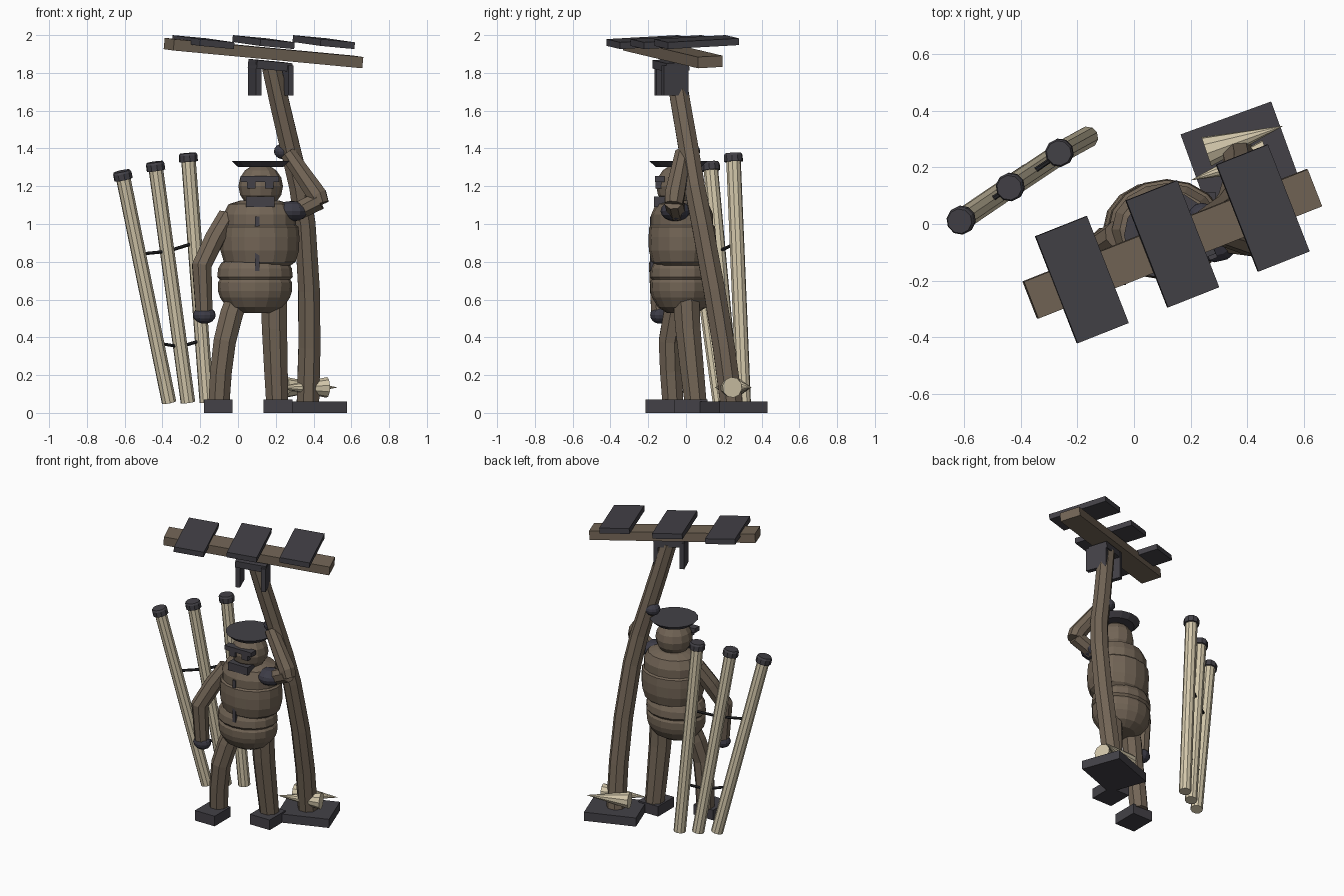
import bpy, bmesh, math
from mathutils import Vector, Matrix, Euler

if "Cube" in bpy.data.objects:
    bpy.data.objects.remove(bpy.data.objects["Cube"])


def material(name, rgb):
    m = bpy.data.materials.new(name)
    m.use_nodes = True
    m.diffuse_color = (*rgb, 1)
    m.node_tree.nodes["Principled BSDF"].inputs["Base Color"].default_value = (*rgb, 1)
    return m


BROWN = material("brown", (0.17, 0.13, 0.093))
DARK = material("charcoal", (0.056, 0.053, 0.063))
GLOVE = material("dark slate", (0.046, 0.045, 0.062))
CREAM = material("cream", (0.66, 0.58, 0.41))
BLACK = material("rope black", (0.02, 0.02, 0.022))


def finish(name, bm, mat):
    bmesh.ops.recalc_face_normals(bm, faces=bm.faces)
    me = bpy.data.meshes.new(name)
    bm.to_mesh(me)
    bm.free()
    me.materials.append(mat)
    ob = bpy.data.objects.new(name, me)
    bpy.context.collection.objects.link(ob)
    return ob


def box(name, loc, size, mat, rot=(0, 0, 0)):
    bm = bmesh.new()
    rot = Euler([math.radians(a) for a in rot]).to_matrix().to_4x4()
    bmesh.ops.create_cube(bm, size=1, matrix=Matrix.Translation(loc) @ rot @ Matrix.Diagonal((*size, 1)))
    return finish(name, bm, mat)


def ball(name, loc, radii, mat, u=12, v=8):
    bm = bmesh.new()
    bmesh.ops.create_uvsphere(bm, u_segments=u, v_segments=v, radius=1,
                              matrix=Matrix.Translation(loc) @ Matrix.Diagonal((*radii, 1)))
    return finish(name, bm, mat)


def skin(bm, rings):
    n = len(rings[0])
    for a, b in zip(rings, rings[1:]):
        for i in range(n):
            j = (i + 1) % n
            bm.faces.new((a[i], a[j], b[j], b[i]))
    bm.faces.new(rings[0])
    bm.faces.new(rings[-1])


def tube(name, points, radii, mat, n=8):
    """Sweep an n-sided section along a path, one radius for each point."""
    pts = [Vector(p) for p in points]
    bm = bmesh.new()
    rings = []
    x_axis = (pts[-1] - pts[0]).orthogonal().normalized()
    for i, p in enumerate(pts):
        t = (pts[min(i + 1, len(pts) - 1)] - pts[max(i - 1, 0)]).normalized()
        x_axis = (x_axis - t * x_axis.dot(t)).normalized()
        y_axis = t.cross(x_axis)
        angles = [2 * math.pi * (k + 0.5) / n for k in range(n)]
        rings.append([bm.verts.new(p + radii[i] * (x_axis * math.cos(a) + y_axis * math.sin(a)))
                      for a in angles])
    skin(bm, rings)
    return finish(name, bm, mat)


def lathe(name, centre, profile, mat, n=16, depth=1.0):
    bm = bmesh.new()
    rings = []
    for r, z in profile:
        angles = [2 * math.pi * k / n for k in range(n)]
        rings.append([bm.verts.new((centre[0] + r * math.cos(a), centre[1] + depth * r * math.sin(a), z))
                      for a in angles])
    skin(bm, rings)
    return finish(name, bm, mat)


# Crossbeam and its slats
TURN = 21.6
c, s = math.cos(math.radians(TURN)), math.sin(math.radians(TURN))
box("crossbeam", (0.135, -0.07, 1.905), (1.08, 0.14, 0.06), BROWN, (3, 5, TURN))
for i, side in enumerate((-1, 0, 1)):
    d = 0.343 * side
    box(f"slat_{i + 1}", (0.135 + d * c, -0.07 + d * s, 1.963), (0.195, 0.405, 0.036), DARK, (3, 5, TURN))

# Fork bracket that carries the beam
box("bracket_top", (0.17, -0.08, 1.84), (0.2, 0.13, 0.045), DARK, (3, 5, TURN))
box("bracket_right_cheek", (0.088, -0.105, 1.77), (0.03, 0.12, 0.18), DARK, (0, 0, TURN))
box("bracket_left_cheek", (0.255, -0.058, 1.76), (0.03, 0.14, 0.16), DARK, (0, 0, TURN))

# Bowed staff and its base
tube("staff", [(0.37, 0.24, 0.05), (0.378, 0.2, 0.35), (0.376, 0.15, 0.65), (0.355, 0.085, 1.0),
               (0.325, 0.045, 1.2), (0.272, 0.01, 1.42), (0.225, -0.025, 1.62), (0.178, -0.06, 1.83)],
     [0.064, 0.063, 0.062, 0.06, 0.059, 0.057, 0.056, 0.055], BROWN)
box("staff_base", (0.37, 0.247, 0.03), (0.34, 0.27, 0.06), DARK, (0, 0, 20))
tube("back_spike", [(0.255, 0.255, 0.135), (0.523, 0.345, 0.135)], [0.055, 0.001], CREAM, 10)
tube("front_spike", [(0.47, 0.245, 0.135), (0.203, 0.155, 0.135)], [0.055, 0.001], CREAM, 10)

# Three leaning pipes with caps, laced together
PIPES = [((-0.365, 0.18, 0.055), (-0.615, 0.01, 1.28)),
         ((-0.265, 0.245, 0.055), (-0.44, 0.128, 1.328)),
         ((-0.165, 0.305, 0.055), (-0.265, 0.25, 1.375))]
for i, (low, high) in enumerate(PIPES):
    low, high = Vector(low), Vector(high)
    down = (low - high).normalized()
    tube(f"pipe_{i + 1}", [low, high + down * 0.02], [0.039, 0.039], CREAM, 10)
    tube(f"pipe_cap_{i + 1}", [high + down * 0.045, high + down * 0.012, high], [0.05, 0.05, 0.044], DARK, 10)
for name, heights in (("upper_lacing", (0.84, 0.855, 0.9)), ("lower_lacing", (0.37, 0.35, 0.385))):
    path = []
    for (low, high), z in zip(PIPES, heights):
        low, high = Vector(low), Vector(high)
        path.append(low.lerp(high, (z - low.z) / (high.z - low.z)))
    tube(name, path, [0.009] * 3, BLACK, 6)

# Torso in stacked rolls
BODY = (0.115, -0.02)
lathe("chest", BODY, [(0.1, 1.125), (0.165, 1.105), (0.193, 1.05), (0.193, 0.995), (0.205, 0.985),
                      (0.21, 0.93), (0.208, 0.86), (0.19, 0.8), (0.15, 0.77)], BROWN, 16, 0.85)
lathe("belly", (0.09, -0.02), [(0.14, 0.815), (0.178, 0.795), (0.195, 0.765), (0.2, 0.72), (0.187, 0.705),
                               (0.197, 0.69), (0.196, 0.645), (0.185, 0.61), (0.15, 0.56),
                               (0.095, 0.53)], BROWN, 16, 0.86)
box("chest_strap", (0.102, -0.172, 0.895), (0.026, 0.035, 0.29), DARK)

# Head, cap, goggles and mask
HEAD = (0.12, -0.04)
ball("head", (*HEAD, 1.2), (0.118, 0.118, 0.118), BROWN, 12, 8)
lathe("cap", HEAD, [(0.12, 1.302), (0.155, 1.334)], DARK, 16)
box("goggle_bar", (0.115, -0.14, 1.238), (0.205, 0.05, 0.03), DARK)
for side, x in (("right", 0.07), ("left", 0.165)):
    box(f"{side}_lens", (x, -0.145, 1.208), (0.045, 0.035, 0.04), DARK)
box("mouth_mask", (0.117, -0.125, 1.118), (0.15, 0.09, 0.055), DARK)

# Legs and feet
tube("right_leg", [(0.0, -0.04, 0.62), (-0.035, -0.06, 0.52), (-0.07, -0.085, 0.38), (-0.09, -0.08, 0.22),
                   (-0.1, -0.07, 0.06)], [0.06, 0.065, 0.064, 0.062, 0.06], BROWN)
tube("left_leg", [(0.19, 0.0, 0.62), (0.193, 0.01, 0.45), (0.2, 0.03, 0.25), (0.207, 0.05, 0.06)],
     [0.075, 0.072, 0.068, 0.063], BROWN)
box("right_foot", (-0.105, -0.128, 0.035), (0.152, 0.175, 0.07), DARK)
box("left_foot", (0.212, 0.025, 0.035), (0.152, 0.175, 0.07), DARK)

# Lowered right arm
tube("right_arm", [(-0.055, -0.04, 1.04), (-0.125, -0.09, 0.92), (-0.192, -0.145, 0.78), (-0.18, -0.14, 0.54)],
     [0.055, 0.056, 0.056, 0.048], BROWN)
ball("right_hand", (-0.178, -0.14, 0.518), (0.06, 0.05, 0.046), GLOVE)

# Raised left arm gripping the staff
ball("left_shoulder", (0.285, -0.055, 1.068), (0.09, 0.08, 0.054), GLOVE)
tube("left_upper_arm", [(0.3, -0.05, 1.06), (0.43, -0.065, 1.125)], [0.05, 0.053], BROWN)
tube("left_forearm", [(0.435, -0.065, 1.105), (0.42, -0.06, 1.15), (0.265, -0.015, 1.375)],
     [0.05, 0.056, 0.045], BROWN)
ball("left_hand", (0.24, 0.025, 1.385), (0.05, 0.05, 0.042), GLOVE)
